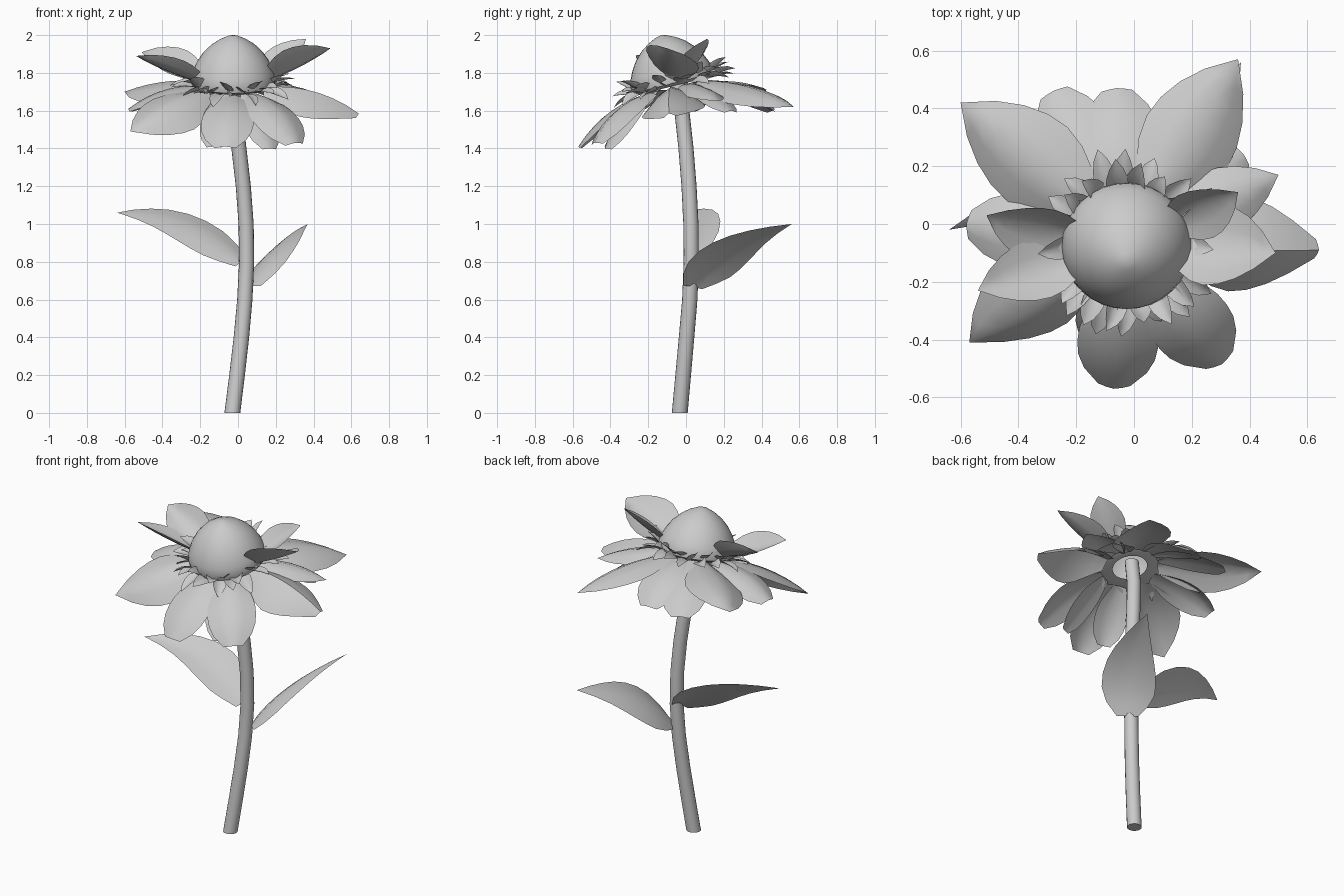
import bpy, bmesh, math
from mathutils import Vector, Matrix, Quaternion

if "Cube" in bpy.data.objects:
    bpy.data.objects.remove(bpy.data.objects["Cube"])

grey = bpy.data.materials.new("light grey")
grey.diffuse_color = (0.6, 0.6, 0.6, 1)
grey.use_nodes = True
grey.node_tree.nodes["Principled BSDF"].inputs["Base Color"].default_value = grey.diffuse_color
CENTRE = Vector((-0.025, -0.07, 1.745))        # middle of the flower head
TILT = Matrix.Rotation(math.radians(14), 3, 'X')
POINTED = [.35, .66, .9, 1, .95, .78, .48, 0]
BLUNT = [.35, .66, .9, 1, .95, .8, .55, .2]
ROUND = [.4, .66, .87, .98, 1, .95, .78, .4]
SPIKE = [.7, 1, .9, .6, 0]


def finish(name, bm, angle=40):
    me = bpy.data.meshes.new(name)
    bm.to_mesh(me)
    bm.free()
    me.materials.append(grey)
    ob = bpy.data.objects.new(name, me)
    bpy.context.collection.objects.link(ob)
    bpy.context.view_layer.objects.active = ob
    ob.select_set(True)
    bpy.ops.object.shade_smooth_by_angle(angle=math.radians(angle))
    ob.select_set(False)
    return ob


def blade(bm, base, mid, tip, side, width, profile, fold):
    """Curved leaf surface along a quadratic path, folded along its midrib."""
    rows, n = [], len(profile) - 1
    ctrl = mid * 2 - (base + tip) / 2
    for i, w in enumerate(profile):
        t = i / n
        p = base * (1 - t) ** 2 + ctrl * 2 * t * (1 - t) + tip * t * t
        tan = ((ctrl - base) * (1 - t) + (tip - ctrl) * t).normalized()
        s = (side - tan * side.dot(tan)).normalized()
        nor = s.cross(tan)
        h = width * w / 2
        if h == 0:
            rows.append([bm.verts.new(p)] * 5)
        else:
            rows.append([bm.verts.new(p + s * h * v - nor * fold * h * abs(v) ** 1.4)
                         for v in (-1, -.5, 0, .5, 1)])
    for a, b in zip(rows, rows[1:]):
        for k in range(4):
            loop = list(dict.fromkeys((a[k], a[k + 1], b[k + 1], b[k])))
            bm.faces.new(loop)


def petal(bm, base, tip, width, profile, fold, bow, roll=0):
    d = (tip - base).normalized()
    side = d.cross(Vector((0, 0, 1))).normalized()
    side = Quaternion(d, math.radians(roll)) @ side
    mid = (base + tip) / 2 + side.cross(d) * bow
    blade(bm, base, mid, tip, side, width, profile, fold)


def head_point(ang, r, h=0):
    return CENTRE + TILT @ Vector((r * math.cos(ang), r * math.sin(ang), h))


# Stem: swept round tube, bent gently
bm = bmesh.new()
path = [(-.03, -.033, 0), (-.005, -.015, .2), (.018, .003, .4), (.036, .02, .6), (.046, .028, .8),
        (.043, .026, 1), (.028, .016, 1.2), (.005, 0, 1.4), (-.018, -.022, 1.6), (-.025, -.05, 1.76)]
rings = []
for i, p in enumerate(path):
    r = .042 - .002 * min(i, 4) / 4
    rings.append([bm.verts.new((p[0] + r * math.cos(k * math.tau / 16),
                                p[1] + r * math.sin(k * math.tau / 16), p[2])) for k in range(16)])
for a, b in zip(rings, rings[1:]):
    for k in range(16):
        bm.faces.new((a[k], a[k - 15], b[k - 15], b[k]))
bm.faces.new(rings[0][::-1])
bm.faces.new(rings[-1])
finish("stem", bm)

# Domed flower centre with an open ring underneath
bm = bmesh.new()
profile = [(.1, -.015), (.19, -.015), (.22, .0), (.224, .03), (.213, .07), (.192, .115),
           (.162, .16), (.12, .203), (.075, .234), (.03, .255)]
rings = [[bm.verts.new(head_point(k * math.tau / 32, r, h)) for k in range(32)] for r, h in profile]
for a, b in zip(rings, rings[1:]):
    for k in range(32):
        bm.faces.new((a[k], a[k - 31], b[k - 31], b[k]))
top = bm.verts.new(head_point(0, 0, .262))
for k in range(32):
    bm.faces.new((rings[-1][k], rings[-1][k - 31], top))
finish("flower_centre", bm)

# Petals: tip position, width, outline, fold, bow, roll
petals = [
    ((.36, .57, 1.62), .34, POINTED, .35, .04, 12),
    ((-.06, .47, 1.61), .27, ROUND, .25, .04, 0),
    ((-.28, .46, 1.60), .26, ROUND, .25, .03, 0),
    ((-.60, .42, 1.70), .34, POINTED, .4, .03, -14),
    ((-.58, 0, 1.61), .25, ROUND, .4, .04, 0),
    ((-.57, -.41, 1.49), .34, POINTED, .45, .04, -31),
    ((-.07, -.57, 1.41), .28, ROUND, .3, .04, 0),
    ((.305, -.485, 1.43), .28, ROUND, .35, .05, 7),
    ((.64, -.09, 1.585), .34, BLUNT, .7, .05, 10),
    ((.50, .17, 1.65), .23, POINTED, .4, .03, 0),
    ((.38, .24, 1.60), .2, ROUND, .3, .02, 0),
    ((-.13, -.43, 1.41), .2, ROUND, .25, .02, 0),
    ((.17, -.42, 1.40), .2, ROUND, .25, .02, 0),
    ((-.51, .03, 1.91), .23, POINTED, -.45, -.01, -36),
    ((-.54, -.23, 1.89), .22, POINTED, -.4, -.01, 15),
    ((.49, -.10, 1.93), .30, POINTED, -.4, -.01, -20),
    ((.36, .11, 1.98), .20, POINTED, -.4, -.01, 22),
]
bm = bmesh.new()
for tip, w, outline, fold, bow, roll in petals:
    tip = Vector(tip)
    ang = math.atan2(tip.y - CENTRE.y, tip.x - CENTRE.x)
    petal(bm, head_point(ang, .16, .01 if fold < 0 else -.02), tip, w, outline, fold, bow, roll)
finish("petals", bm)

# Two rings of small pointed bracts around the dome
bm = bmesh.new()
for ring, (count, r, h) in enumerate(((18, .30, .05), (18, .33, -.02))):
    for i in range(count):
        a = (i + ring * .5) * math.tau / count
        tip = head_point(a + .06 * math.sin(i * 2.3), r + .02 * math.sin(i * 1.7), h + .03 * math.cos(i * 2.9))
        petal(bm, head_point(a, .2, -.005 - .01 * ring), tip, .08, SPIKE, -.4, .008, 25 * math.sin(i * 1.3))
finish("bracts", bm)

# Two stem leaves
LEAF = [.4, .78, .98, 1, .92, .75, .52, .27, 0]
bm = bmesh.new()
blade(bm, Vector((.02, .03, .80)), Vector((-.28, .07, .995)), Vector((-.64, -.02, 1.06)),
      Vector((0, .7, .7)), .25, LEAF, .2)
finish("left_leaf", bm)
bm = bmesh.new()
blade(bm, Vector((.07, .03, .67)), Vector((.2, .23, .875)), Vector((.37, .56, 1.0)),
      Vector((.72, -.58, .37)), .32, LEAF, .2)
finish("right_leaf", bm)
